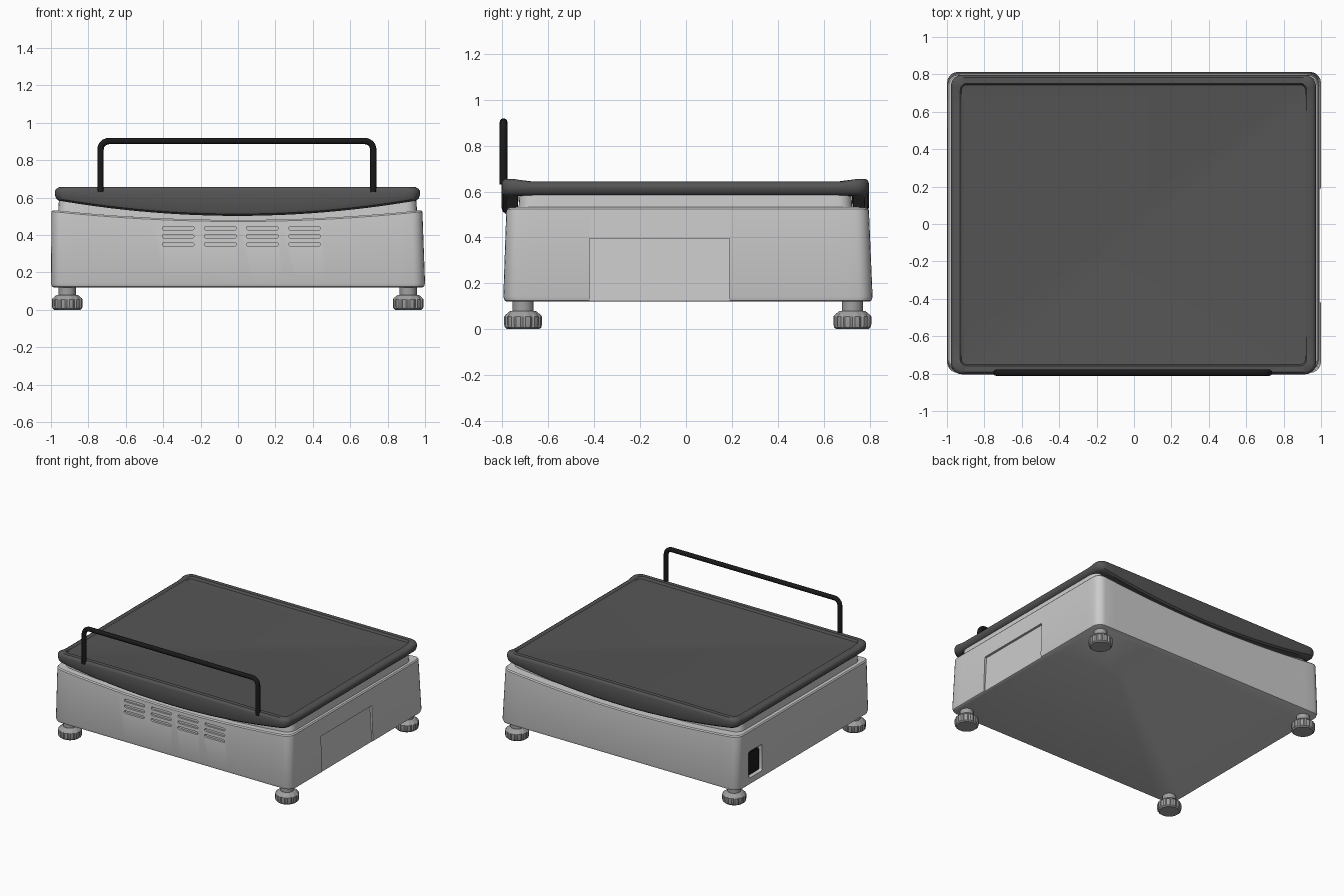
import bpy, bmesh
from math import sin, cos, pi

if "Cube" in bpy.data.objects:
    bpy.data.objects.remove(bpy.data.objects["Cube"])


def material(name, v):
    m = bpy.data.materials.new(name)
    m.diffuse_color = (v, v, v, 1)
    m.use_nodes = True
    m.node_tree.nodes["Principled BSDF"].inputs["Base Color"].default_value = m.diffuse_color
    return m


DARK = material("dark_plastic", 0.09)
BLACK = material("black", 0.01)
FOOT = material("foot_grey", 0.35)


def loft(name, rings, mat=None, angle=0.6):
    """Skin a stack of equal-length point rings and cap both ends."""
    bm = bmesh.new()
    vs = [[bm.verts.new(p) for p in r] for r in rings]
    n = len(rings[0])
    for a, b in zip(vs, vs[1:]):
        for i in range(n):
            j = (i + 1) % n
            bm.faces.new((a[i], a[j], b[j], b[i]))
    bm.faces.new(vs[0][::-1])
    bm.faces.new(vs[-1])
    bmesh.ops.recalc_face_normals(bm, faces=bm.faces)
    me = bpy.data.meshes.new(name)
    bm.to_mesh(me)
    bm.free()
    ob = bpy.data.objects.new(name, me)
    bpy.context.collection.objects.link(ob)
    if mat:
        me.materials.append(mat)
    smooth(ob, angle)
    return ob


def smooth(ob, angle=0.6):
    bpy.ops.object.select_all(action='DESELECT')
    ob.select_set(True)
    bpy.context.view_layer.objects.active = ob
    bpy.ops.object.shade_smooth_by_angle(angle=angle)


def outline(x0, x1, y0, y1, r, seg=5, div=24):
    """Rounded rectangle, counter-clockwise, with subdivided sides."""
    pts = []
    corners = [(x1 - r, y0 + r, -pi / 2), (x1 - r, y1 - r, 0),
               (x0 + r, y1 - r, pi / 2), (x0 + r, y0 + r, pi)]
    for k, (cx, cy, a0) in enumerate(corners):
        arc = [(cx + r * cos(a0 + pi / 2 * i / seg), cy + r * sin(a0 + pi / 2 * i / seg))
               for i in range(seg + 1)]
        pts += arc
        nx, ny, na = corners[(k + 1) % 4]
        end = (nx + r * cos(na), ny + r * sin(na))
        sx, sy = arc[-1]
        pts += [(sx + (end[0] - sx) * t / div, sy + (end[1] - sy) * t / div)
                for t in range(1, div)]
    return pts


def ring(x0, x1, y0, y1, r, z):
    return [(x, y, z(x, y) if callable(z) else z) for x, y in outline(x0, x1, y0, y1, r)]


def cut(ob, cutter):
    mod = ob.modifiers.new("cut", 'BOOLEAN')
    mod.object = cutter
    mod.solver = 'EXACT'
    bpy.context.view_layer.objects.active = ob
    bpy.ops.object.modifier_apply(modifier=mod.name)
    bpy.data.objects.remove(cutter)


def box(name, loc, size, rot_y=0, mat=None):
    bpy.ops.mesh.primitive_cube_add(size=1, location=loc, rotation=(0, rot_y, 0))
    ob = bpy.context.object
    ob.name = name
    ob.scale = size
    bpy.context.view_layer.update()
    if mat:
        ob.data.materials.append(mat)
    return ob


# body: tapered shell with a sagging shoulder and a collar under the platter
def shoulder(x, y):
    return 0.532 - 0.052 * max(0, 1 - (x / 0.98) ** 2)


body = loft("body", [
    ring(-0.985, 0.985, -0.78, 0.797, 0.05, 0.12),
    ring(-0.995, 0.995, -0.79, 0.808, 0.06, 0.125),
    ring(-1.0, 1.0, -0.796, 0.813, 0.06, 0.142),
    ring(-0.997, 0.986, -0.783, 0.797, 0.06, lambda x, y: shoulder(x, y) - 0.008),
    ring(-0.99, 0.979, -0.776, 0.79, 0.055, shoulder),
    ring(-0.961, 0.957, -0.73, 0.725, 0.06, shoulder),
    ring(-0.957, 0.953, -0.725, 0.72, 0.06, 0.596)])

# ventilation slots in the front
for cx in (-0.32, -0.095, 0.13, 0.355):
    for cz in (0.35, 0.393, 0.436):
        slot = [(cx + s * 0.075 + 0.01 * cos(a), cz + 0.01 * sin(a))
                for s, a0 in ((1, -pi / 2), (-1, pi / 2))
                for a in [a0 + pi * i / 6 for i in range(7)]]
        cut(body, loft("slot_cutter", [[(x, y, z) for x, z in slot] for y in (-0.85, -0.772)]))

# battery door recess (right) and power inlet pocket (left)
cut(body, box("door_cutter", (1.034, -0.115, 0.238), (0.1, 0.61, 0.32), -0.06))
pocket = [(y, z) for y, z in outline(0.515, 0.675, 0.175, 0.375, 0.015, 3, 2)]
cut(body, loft("pocket_cutter", [[(x, y, z) for y, z in pocket] for x in (-1.1, -0.97)]))
smooth(body)

# power inlet with chamfered top corners
inlet = [(0.53, 0.19), (0.66, 0.19), (0.66, 0.335), (0.64, 0.36), (0.55, 0.36), (0.53, 0.335)]
loft("power_inlet", [[(x, y, z) for y, z in inlet] for x in (-0.96, -0.985)], BLACK)


# platter: curved front and back skirts, raised rim, flat weighing surface
def skirt(dz):
    return lambda x, y: 0.587 + dz - 0.085 * max(0, 1 - ((x + 0.003) / 0.976) ** 2)


def rim(dz):
    def f(x, y):
        t = min(1, max(0, (abs(y + 0.004) - 0.7) / 0.05))
        return 0.643 + dz + 0.012 * t * t * (3 - 2 * t)
    return f


def plate(ix, iy, r, z):
    return ring(-0.979 + ix, 0.973 - ix, -0.804 + iy, 0.797 - iy, r, z)


loft("platter", [
    plate(0.04, 0.075, 0.03, 0.59),
    plate(0.03, 0.07, 0.03, skirt(0.0)),
    plate(0.02, 0.02, 0.045, skirt(0.0)),
    plate(0.006, 0.006, 0.055, skirt(0.01)),
    plate(0.0, 0.0, 0.06, skirt(0.028)),
    plate(0.0, 0.0, 0.06, rim(-0.02)),
    plate(0.006, 0.004, 0.058, rim(-0.008)),
    plate(0.02, 0.014, 0.05, rim(0.0)),
    plate(0.05, 0.045, 0.035, rim(0.0)),
    plate(0.056, 0.053, 0.03, 0.638),
    plate(0.07, 0.066, 0.025, 0.636)], DARK)

# handle rail: bent round bar along the front edge
xl, xr, top, bend, hy = -0.735, 0.723, 0.902, 0.045, -0.795
path = [(xl, 0.63)]
path += [(xl + bend - bend * cos(a), top - bend + bend * sin(a))
         for a in [pi / 2 * i / 6 for i in range(7)]]
path += [(xr - bend + bend * sin(a), top - bend + bend * cos(a))
         for a in [pi / 2 * i / 6 for i in range(7)]]
path += [(xr, 0.63)]
cu = bpy.data.curves.new("handle", 'CURVE')
cu.dimensions = '3D'
cu.bevel_depth = 0.017
cu.bevel_resolution = 4
cu.use_fill_caps = True
sp = cu.splines.new('POLY')
sp.points.add(len(path) - 1)
for p, (x, z) in zip(sp.points, path):
    p.co = (x, hy, z, 1)
cu.materials.append(BLACK)
bpy.context.collection.objects.link(bpy.data.objects.new("handle", cu))

# levelling feet: knurled knob with a collar and a stem
PROFILE = [(0.07, 0, 0), (0.08, 0.008, 1), (0.083, 0.02, 1), (0.083, 0.055, 1),
           (0.078, 0.062, 1), (0.058, 0.078, 0), (0.046, 0.08, 0), (0.046, 0.125, 0)]
for side, fx in (("left", -0.913), ("right", 0.91)):
    for end, fy in (("front", -0.71), ("back", 0.725)):
        rings = []
        for r, z, knurl in PROFILE:
            rr = [r * (0.93 if knurl and i % 4 == 0 else 1) for i in range(48)]
            rings.append([(fx + q * cos(2 * pi * i / 48), fy + q * sin(2 * pi * i / 48), z)
                          for i, q in enumerate(rr)])
        loft(f"foot_{end}_{side}", rings, FOOT, 0.5)
